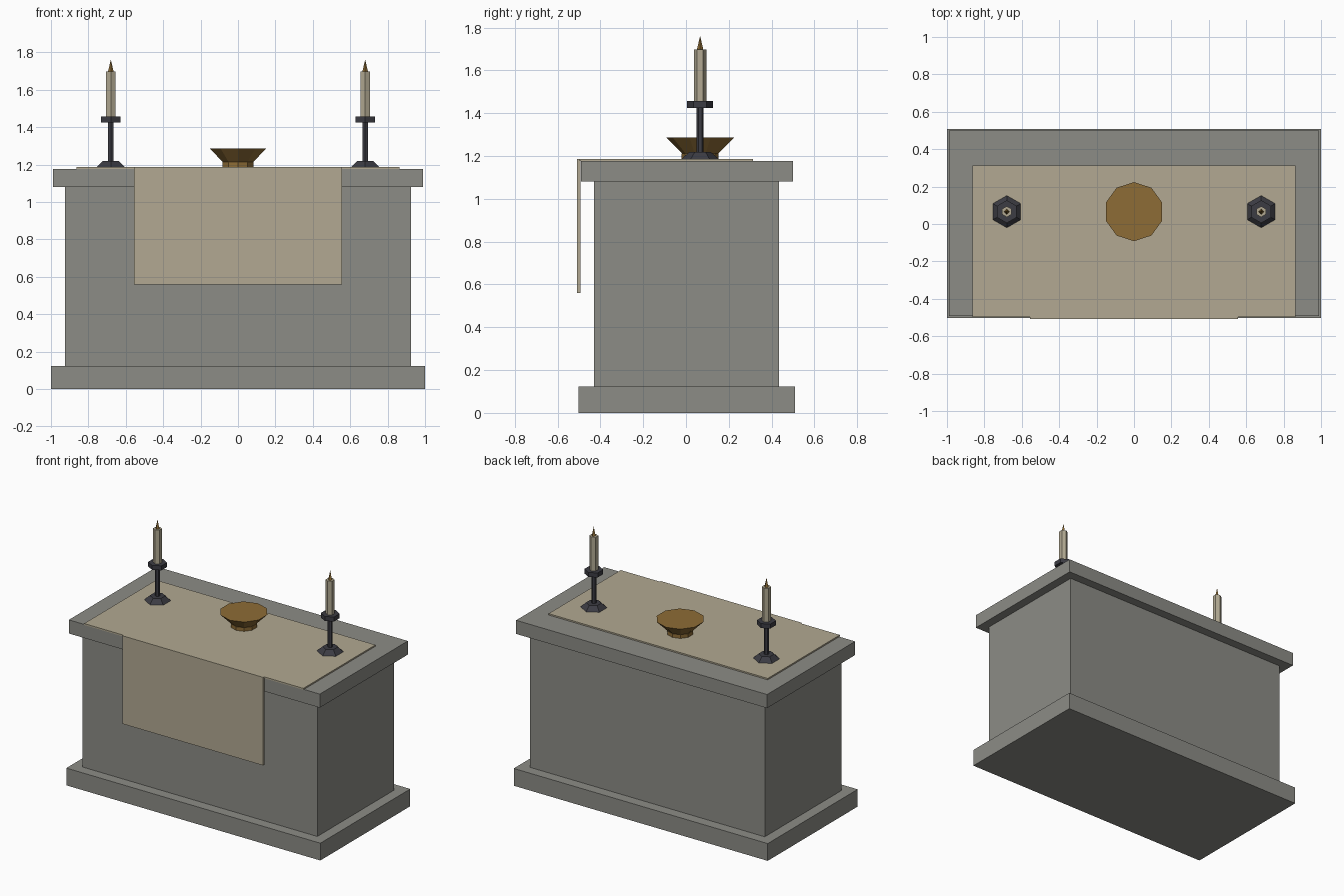
import bpy, bmesh
from math import sin, cos, tau

if "Cube" in bpy.data.objects:
    bpy.data.objects.remove(bpy.data.objects["Cube"])


def material(name, rgb):
    # sRGB 0-255 converted to linear
    lin = [((c / 255 + 0.055) / 1.055) ** 2.4 for c in rgb]
    m = bpy.data.materials.new(name)
    m.diffuse_color = (*lin, 1)
    m.use_nodes = True
    m.node_tree.nodes["Principled BSDF"].inputs["Base Color"].default_value = m.diffuse_color
    return m


STONE = material("grey stone", (140, 140, 134))
LINEN = material("pale linen", (178, 169, 146))
IRON = material("dark iron", (60, 60, 67))
BRASS = material("aged brass", (141, 108, 54))


def finish(name, bm, mat, loc=(0, 0, 0)):
    bmesh.ops.recalc_face_normals(bm, faces=bm.faces)
    me = bpy.data.meshes.new(name)
    bm.to_mesh(me)
    bm.free()
    me.materials.append(mat)
    ob = bpy.data.objects.new(name, me)
    ob.location = loc
    bpy.context.collection.objects.link(ob)
    return ob


def box(name, mat, x, y0, y1, z0, z1):
    """Box symmetric in x with half width x."""
    bm = bmesh.new()
    bmesh.ops.create_cube(bm, size=1)
    for v in bm.verts:
        v.co = (v.co.x * 2 * x, y1 if v.co.y > 0 else y0, z1 if v.co.z > 0 else z0)
    return finish(name, bm, mat)


def turned(name, mat, sides, profile, loc):
    """Faceted solid from (radius, z) points, with one corner pointing along +y."""
    bm = bmesh.new()
    rings = []
    for r, z in profile:
        n = sides if r > 0 else 1
        rings.append([bm.verts.new((r * sin(tau * i / sides), r * cos(tau * i / sides), z))
                      for i in range(n)])
    for a, b in zip(rings, rings[1:]):
        for i in range(sides):
            j = (i + 1) % sides
            bm.faces.new([a[i], a[j], b[0]] if len(b) == 1 else [a[i], a[j], b[j], b[i]])
    for ring in (rings[0], rings[-1]):
        if len(ring) > 1:
            bm.faces.new(ring)
    return finish(name, bm, mat, loc)


# Stone block
box("plinth", STONE, 1.0, -0.502, 0.509, 0, 0.123)
box("body", STONE, 0.925, -0.429, 0.435, 0.123, 1.08)
box("top_slab", STONE, 0.988, -0.491, 0.499, 1.08, 1.177)

# Cloth lying on top, with a narrower front drop
TOP = 1.187
box("cloth_top", LINEN, 0.863, -0.498, 0.313, 1.177, TOP)
box("cloth_front_drop", LINEN, 0.555, -0.509, -0.493, 0.56, TOP)

# Offering bowl
Y = 0.066
turned("bowl_foot", BRASS, 10, [(0.087, TOP), (0.087, 1.213)], (0, Y, 0))
turned("bowl", BRASS, 10, [(0.083, 1.211), (0.158, 1.286)], (0, Y, 0))

# Pair of candlesticks
for side, x in (("left", -0.68), ("right", 0.68)):
    at = (x, Y, 0)
    turned(f"{side}_candlestick_base", IRON, 6, [(0.086, TOP), (0.05, 1.219)], at)
    turned(f"{side}_candlestick_stem", IRON, 6, [(0.016, 1.219), (0.016, 1.425)], at)
    turned(f"{side}_drip_pan", IRON, 6, [(0.061, 1.425), (0.061, 1.457)], at)
    turned(f"{side}_candle", LINEN, 6, [(0.029, 1.457), (0.029, 1.697)], at)
    turned(f"{side}_flame", BRASS, 4, [(0.015, 1.697), (0, 1.762)], at)
